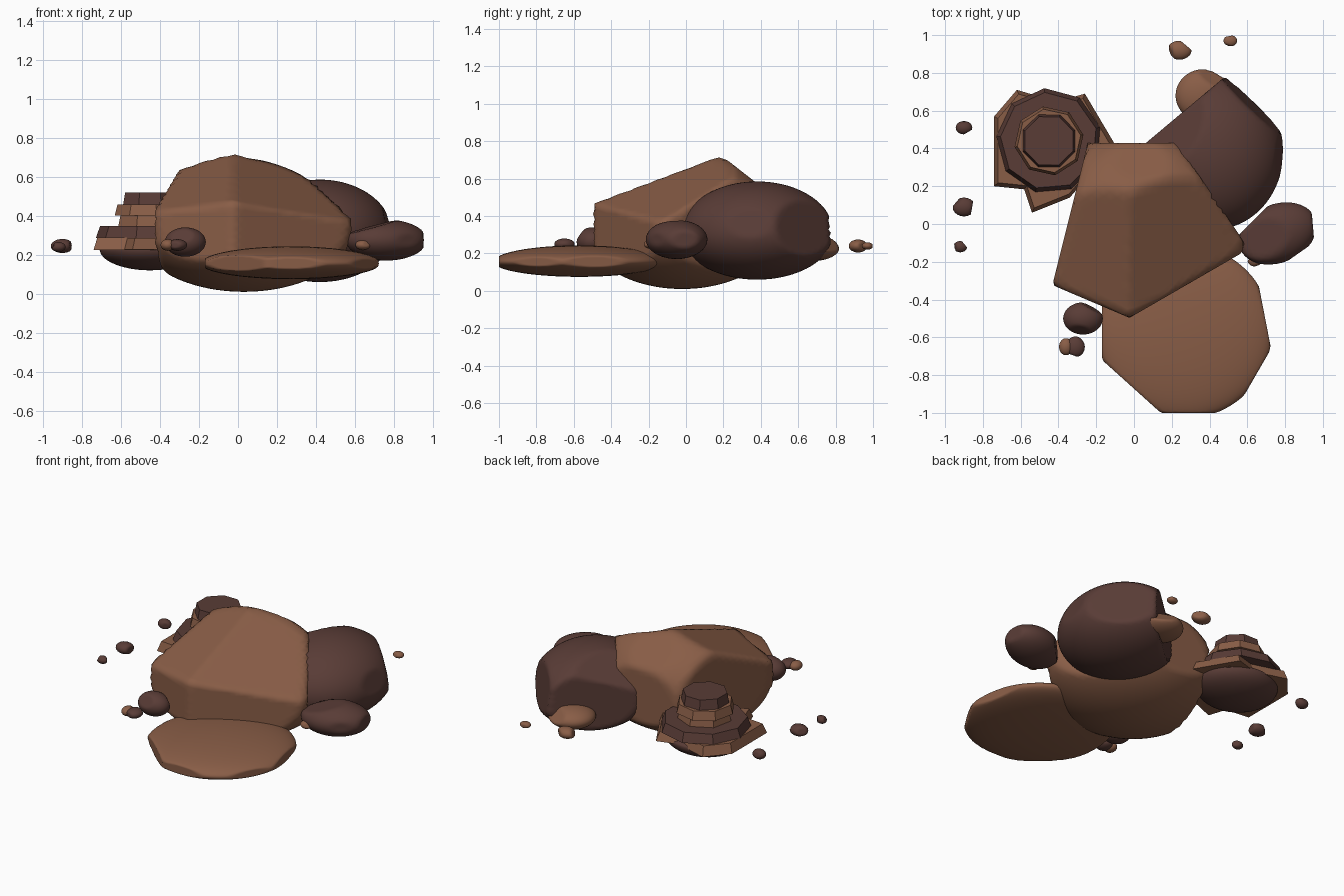
import bpy
import bmesh
from math import sin, cos, radians
from mathutils import Vector, Matrix

default = bpy.data.objects.get("Cube")
if default:
    bpy.data.objects.remove(default, do_unlink=True)


def make_material(name, colour):
    material = bpy.data.materials.new(name)
    material.use_nodes = True
    material.diffuse_color = colour
    shader = material.node_tree.nodes["Principled BSDF"]
    shader.inputs["Base Color"].default_value = colour
    shader.inputs["Roughness"].default_value = 0.9
    return material


light_brown = make_material("light brown stone", (0.25, 0.11, 0.062, 1))
dark_brown = make_material("dark brown stone", (0.1, 0.045, 0.037, 1))


def finish(name, mesh_builder, material, smooth):
    mesh = bpy.data.meshes.new(name)
    bmesh.ops.recalc_face_normals(mesh_builder, faces=mesh_builder.faces)
    for face in mesh_builder.faces:
        face.smooth = smooth
    mesh_builder.to_mesh(mesh)
    mesh_builder.free()
    mesh.materials.append(material)
    rock_object = bpy.data.objects.new(name, mesh)
    bpy.context.collection.objects.link(rock_object)
    return rock_object


def rock(name, material, centre, radii, cuts=(), dome=1.0, turn=0, detail=5):
    """Ellipsoid with a taller or lower top, flattened by planes.
    Each cut is (azimuth, elevation, distance from the centre)."""
    planes = []
    for azimuth, elevation, distance in cuts:
        a, e = radians(azimuth), radians(elevation)
        planes.append((Vector((cos(a) * cos(e), sin(a) * cos(e), sin(e))), distance))
    spin = Matrix.Rotation(radians(turn), 3, "Z")
    bm = bmesh.new()
    bmesh.ops.create_icosphere(bm, subdivisions=detail, radius=1)
    for vert in bm.verts:
        point = Vector(vert.co[i] * radii[i] for i in range(3))
        if point.z > 0:
            point.z *= dome
        point = spin @ point
        # pull the point towards the centre until it meets the nearest plane
        shrink = 1.0
        for normal, distance in planes:
            reach = normal.dot(point)
            if reach > distance:
                shrink = min(shrink, distance / reach)
        vert.co = point * shrink + Vector(centre)
    return finish(name, bm, material, True)


def layer(name, material, outline, bottom, top, taper=0.92):
    """Flat stone layer with slightly sloping sides."""
    middle = sum((Vector(p) for p in outline), Vector((0, 0))) / len(outline)
    bm = bmesh.new()
    low = [bm.verts.new((*p, bottom)) for p in outline]
    high = [bm.verts.new((*middle.lerp(Vector(p), taper), top)) for p in outline]
    bm.faces.new(low)
    bm.faces.new(high)
    for i in range(len(low)):
        j = (i + 1) % len(low)
        bm.faces.new((low[i], low[j], high[j], high[i]))
    return finish(name, bm, material, False)


def ring(sides, radius, turn, x=-0.45, y=0.44):
    angles = [radians(turn + i * 360 / sides) for i in range(sides)]
    return [(x + radius * cos(a), y + radius * sin(a)) for a in angles]


# Large boulder in the middle
rock("main_boulder", light_brown, (0.03, -0.02, 0.33), (0.56, 0.52, 0.32),
     cuts=[(166, 0, 0.375), (90, 0, 0.45), (34, 0, 0.416), (-60, 0, 0.386),
           (-113, 0, 0.46), (90, 52, 0.439), (-45, 62, 0.26), (-127, 65, 0.3)],
     dome=1.3)

# Dark boulder behind it
rock("back_boulder", dark_brown, (0.42, 0.38, 0.31), (0.37, 0.41, 0.25),
     cuts=[(130, 0, 0.267), (46, 8, 0.32), (-5, 15, 0.35), (150, 50, 0.27)],
     dome=1.1)

# Flat slab at the front
rock("front_slab", light_brown, (0.27, -0.57, 0.155), (0.46, 0.46, 0.08),
     cuts=[(-90, 0, 0.43), (-132, 0, 0.405), (11, 0, 0.43), (-30, 0, 0.44),
           (180, 0, 0.44)],
     dome=1.1)

# Medium rocks around the boulders
rock("left_rock", dark_brown, (0.76, -0.05, 0.275), (0.215, 0.155, 0.105),
     cuts=[(-168, 75, 0.085), (-55, 0, 0.15), (5, 0, 0.19), (135, 0, 0.14)],
     turn=22, detail=4)
rock("back_rock", light_brown, (0.37, 0.68, 0.23), (0.15, 0.14, 0.07),
     cuts=[(60, 40, 0.09)], detail=4)
rock("front_rock", dark_brown, (-0.27, -0.5, 0.265), (0.105, 0.085, 0.075),
     cuts=[(60, 10, 0.07), (-100, 35, 0.07)], detail=4)

# Scattered pebbles
pebbles = [
    (light_brown, (0.24, 0.92, 0.24), (0.065, 0.05, 0.035)),
    (light_brown, (0.51, 0.97, 0.24), (0.036, 0.03, 0.02)),
    (light_brown, (0.64, -0.19, 0.25), (0.04, 0.035, 0.025)),
    (light_brown, (-0.36, -0.65, 0.25), (0.037, 0.045, 0.03)),
    (dark_brown, (-0.31, -0.65, 0.25), (0.05, 0.055, 0.03)),
    (dark_brown, (-0.9, 0.51, 0.245), (0.044, 0.036, 0.032)),
    (dark_brown, (-0.9, 0.09, 0.245), (0.06, 0.05, 0.036)),
    (dark_brown, (-0.92, -0.12, 0.24), (0.037, 0.03, 0.025)),
]
for number, (material, centre, radii) in enumerate(pebbles, 1):
    flat = radii[1] * 0.85
    rock(f"pebble_{number}", material, centre, radii, detail=3,
         cuts=[(number * 50, 0, flat), (number * 50 + 150, 20, flat)])

# Layered stack: rounded base, broken plates, then narrowing tiers
rock("stack_base", dark_brown, (-0.45, 0.43, 0.23), (0.26, 0.24, 0.11),
     dome=0.4, detail=4)
layer("stack_plate_right", light_brown,
      [(-0.74, 0.2), (-0.45, 0.17), (-0.2, 0.35), (-0.25, 0.6), (-0.62, 0.71), (-0.74, 0.57)],
      0.225, 0.288)
layer("stack_plate_left", light_brown,
      [(-0.54, 0.06), (-0.34, 0.14), (-0.1, 0.42), (-0.26, 0.69), (-0.5, 0.62), (-0.62, 0.3)],
      0.228, 0.285)
layer("stack_dark_tier", dark_brown, ring(9, 0.28, 15), 0.285, 0.347)
layer("stack_inner_tier", light_brown, ring(7, 0.17, 40), 0.34, 0.405)
layer("stack_upper_tier", light_brown, ring(8, 0.185, 10), 0.4, 0.457)
layer("stack_cap", dark_brown, ring(8, 0.15, 22), 0.455, 0.52)
